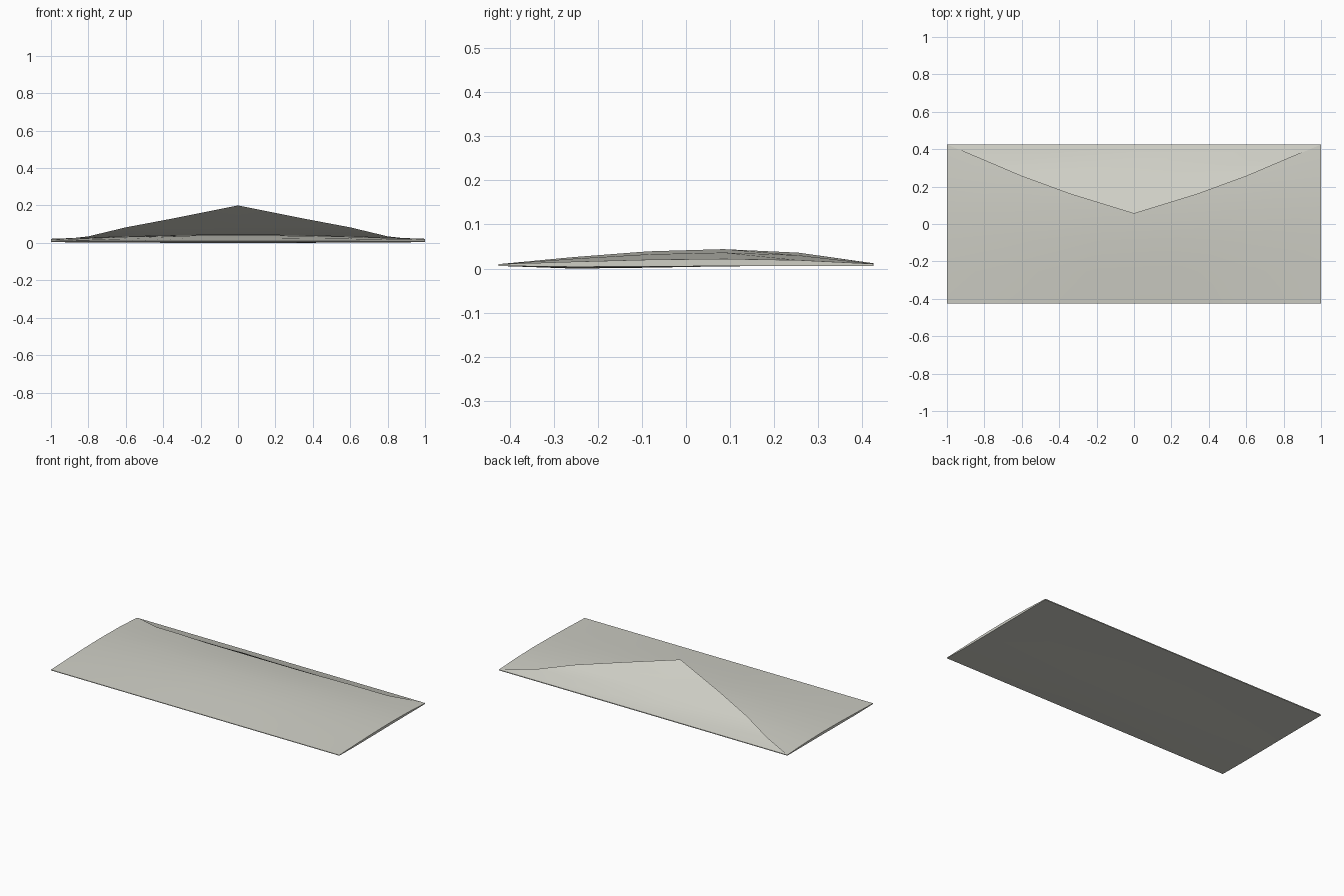
import bpy, bmesh, math

cube = bpy.data.objects.get("Cube")
if cube:
    bpy.data.objects.remove(cube, do_unlink=True)


def make_material(name, colour):
    mat = bpy.data.materials.new(name)
    mat.use_nodes = True
    mat.diffuse_color = colour
    mat.node_tree.nodes["Principled BSDF"].inputs["Base Color"].default_value = colour
    return mat


paper = make_material("warm grey paper", (0.62, 0.62, 0.56, 1))


def add_sheet(bm, rows):
    """Skin rows of points into a quad sheet."""
    grid = [[bm.verts.new(p) for p in row] for row in rows]
    for a, b in zip(grid, grid[1:]):
        for i in range(len(a) - 1):
            bm.faces.new((a[i], a[i + 1], b[i + 1], b[i]))
    return grid


def finish(name, bm):
    bm.normal_update()
    mesh = bpy.data.meshes.new(name)
    bm.to_mesh(mesh)
    bm.free()
    mesh.materials.append(paper)
    obj = bpy.data.objects.new(name, mesh)
    bpy.context.collection.objects.link(obj)
    bpy.ops.object.select_all(action="DESELECT")
    obj.select_set(True)
    bpy.context.view_layer.objects.active = obj
    bpy.ops.object.shade_smooth_by_angle(angle=math.radians(30))
    return obj


# Padded pocket: bulging upper panel, nearly flat lower panel, thin rim
half_depth = 0.425
columns = [(-1, 0.35), (-0.6, 0.77), (-0.2, 1), (0.2, 1), (0.6, 0.77), (1, 0.35)]
upper = [0.010, 0.026, 0.039, 0.044, 0.036, 0.012]
lower = [0.006, 0.0, 0.002, 0.005, 0.006, 0.007]
ys = [-half_depth + 2 * half_depth * i / 5 for i in range(6)]


def panel(heights, rim):
    return [[(x, y, rim + (z - rim) * w) for x, w in columns]
            for y, z in zip(ys, heights)]


bm = bmesh.new()
add_sheet(bm, panel(upper, 0.010))
add_sheet(bm, [row[::-1] for row in panel(lower, 0.006)])
rims = [e for e in bm.edges if e.is_boundary]
bmesh.ops.bridge_loops(bm, edges=rims)
bmesh.ops.recalc_face_normals(bm, faces=bm.faces)
finish("envelope_pocket", bm)

# Raised closing flap, hinged along the back and tapering to a point
flap_profile = [(0.425, 1.0, 0.012), (0.34, 0.8, 0.035), (0.255, 0.6, 0.083),
                (0.16, 0.34, 0.132)]
bm = bmesh.new()
rows = add_sheet(bm, [[(w, y, z), (0, y, z), (-w, y, z)] for y, w, z in flap_profile])
tip = bm.verts.new((0, 0.055, 0.2))
last = rows[-1]
for a, b in zip(last, last[1:]):
    bm.faces.new((a, b, tip))
finish("envelope_flap", bm)
